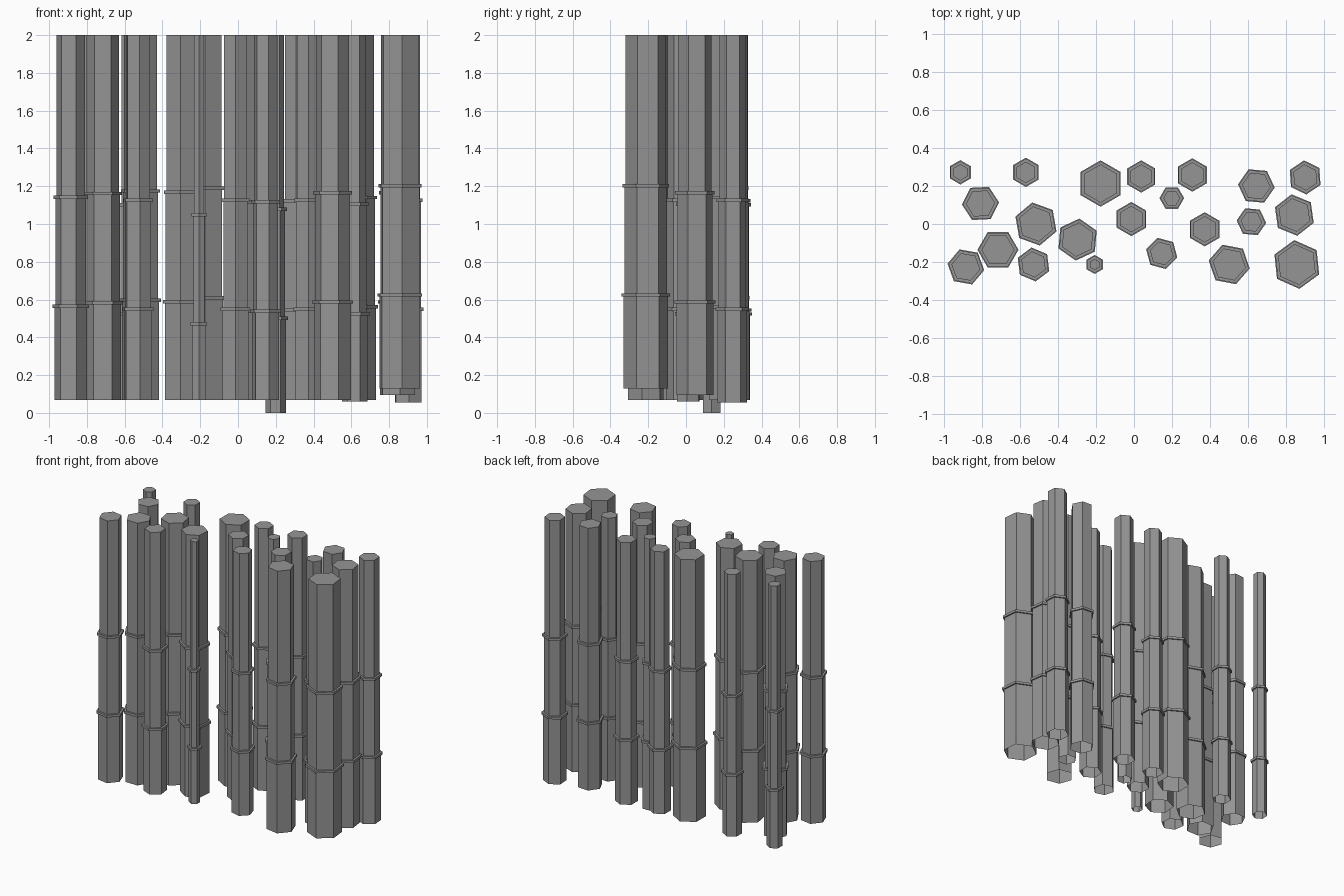
import bpy, bmesh
from math import radians, cos, sin, pi

if "Cube" in bpy.data.objects:
    bpy.data.objects.remove(bpy.data.objects["Cube"])

# Each stalk: x, y, lower ring radius, rotation in degrees, bottom height
STALKS = [
    (-.914, .272, .064, 30, .067), (-.569, .272, .077, 30, .067),
    (-.808, .108, .098, 3, .067), (-.885, -.226, .098, -10, .067),
    (-.716, -.136, .108, 0, .067), (-.516, 0, .115, 40, .067),
    (-.529, -.213, .090, 37, .067), (-.297, -.082, .111, 25, .067),
    (-.207, -.213, .050, 30, .067), (-.176, .213, .122, 30, .067),
    (-.014, .026, .090, 30, .067), (.038, .25, .085, 30, .067),
    (.146, -.155, .085, 45, .067), (.199, .136, .065, 0, 0),
    (.307, .258, .088, 30, .067), (.372, -.028, .090, 30, .067),
    (.501, -.213, .110, 49, .067), (.618, .012, .078, -5, .06),
    (.644, .200, .097, -5, .067), (.857, -.213, .129, 36, .13),
    (.844, .047, .110, 38, .095), (.901, .245, .090, 34, .055),
]
RING_H = .009  # half height of a joint ring
TOP = 2.0

dark = bpy.data.materials.new("dark_grey")
dark.diffuse_color = (.3, .3, .3, 1)
dark.use_nodes = True
dark.node_tree.nodes["Principled BSDF"].inputs["Base Color"].default_value = dark.diffuse_color


def loft_hex(bm, x, y, rot, profile, cap_top=False):
    """Six-sided tube following (radius, height) pairs from bottom to top."""
    loops = []
    for r, z in profile:
        loops.append([bm.verts.new((x + r * cos(radians(rot) + k * pi / 3),
                                    y + r * sin(radians(rot) + k * pi / 3), z))
                      for k in range(6)])
    for a, b in zip(loops, loops[1:]):
        for k in range(6):
            n = (k + 1) % 6
            bm.faces.new((a[k], a[n], b[n], b[k]))
    if cap_top:
        bm.faces.new(loops[-1])


def finish(bm, name):
    mesh = bpy.data.meshes.new(name)
    bm.to_mesh(mesh)
    bm.free()
    mesh.materials.append(dark)
    ob = bpy.data.objects.new(name, mesh)
    bpy.context.collection.objects.link(ob)


for i, (x, y, r, rot, bottom) in enumerate(STALKS, 1):
    # wider stalks carry their joints higher
    low = .375 + 1.93 * r
    high = low + .578
    r1, r2, r3 = r - .011, r - .016, r - .021

    # hollow stalk, stepping narrower at each joint, closed on top
    bm = bmesh.new()
    loft_hex(bm, x, y, rot, [(r1, bottom), (r1, low), (r2, low),
                             (r2, high), (r3, high), (r3, TOP)], cap_top=True)
    finish(bm, f"bamboo_stalk_{i:02d}")

    # joint rings
    bm = bmesh.new()
    for z, outer, below, above in ((low, r, r1, r2), (high, r - .005, r2, r3)):
        z0, z1 = z - RING_H, z + RING_H
        loft_hex(bm, x, y, rot, [(below, z0), (outer, z0), (outer, z1), (above, z1)])
    finish(bm, f"joint_rings_{i:02d}")
